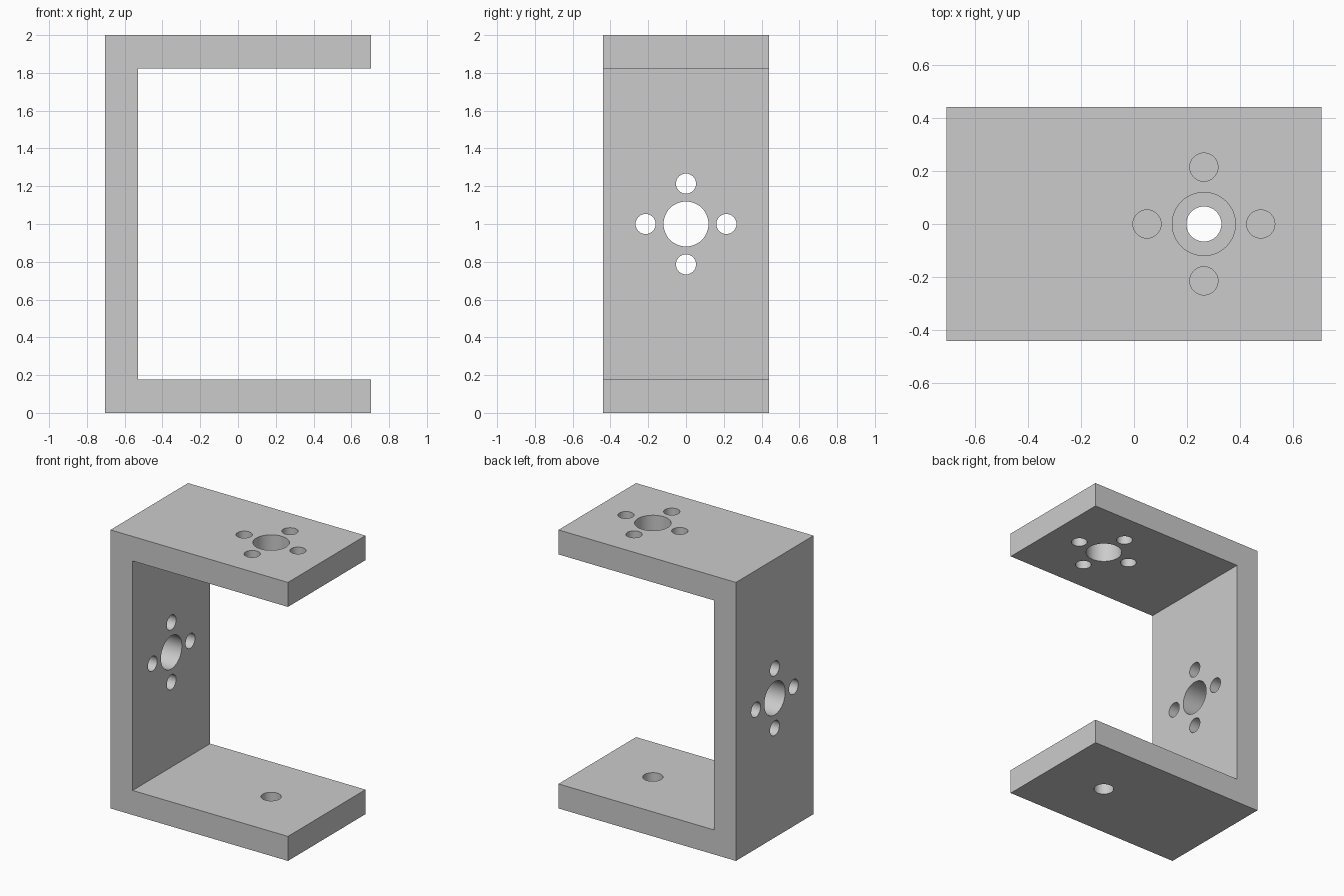
import bpy, bmesh
from math import radians
from mathutils import Matrix, Vector

if "Cube" in bpy.data.objects:
    bpy.data.objects.remove(bpy.data.objects["Cube"], do_unlink=True)

HALF_X, HALF_Y, HEIGHT, WALL = 0.705, 0.44, 2.0, 0.176
HOLE_X, RING = 0.263, 0.214
BIG, MEDIUM, SMALL = 0.119, 0.066, 0.053

grey = bpy.data.materials.new("plain_grey")
grey.use_nodes = True
grey.diffuse_color = (0.6, 0.6, 0.6, 1)
grey.node_tree.nodes["Principled BSDF"].inputs["Base Color"].default_value = (0.6, 0.6, 0.6, 1)


def make_object(name, bm):
    bmesh.ops.recalc_face_normals(bm, faces=bm.faces)
    mesh = bpy.data.meshes.new(name)
    bm.to_mesh(mesh)
    bm.free()
    mesh.materials.append(grey)
    obj = bpy.data.objects.new(name, mesh)
    bpy.context.collection.objects.link(obj)
    return obj


def add_pin(bm, centre, radius, turn=Matrix()):
    bmesh.ops.create_cone(bm, cap_ends=True, segments=48, radius1=radius, radius2=radius,
                          depth=2 * WALL, matrix=Matrix.Translation(centre) @ turn)


# C-shaped bracket: side profile extruded front to back
inner = -HALF_X + WALL
profile = [(-HALF_X, 0), (HALF_X, 0), (HALF_X, WALL), (inner, WALL),
           (inner, HEIGHT - WALL), (HALF_X, HEIGHT - WALL), (HALF_X, HEIGHT), (-HALF_X, HEIGHT)]
bm = bmesh.new()
face = bm.faces.new([bm.verts.new((x, -HALF_Y, z)) for x, z in profile])
extruded = bmesh.ops.extrude_face_region(bm, geom=[face], use_keep_orig=True)["geom"]
bmesh.ops.translate(bm, vec=(0, 2 * HALF_Y, 0),
                    verts=[v for v in extruded if isinstance(v, bmesh.types.BMVert)])
bracket = make_object("bracket", bm)

# Hole cutters: a servo-style bolt pattern in the top arm and back wall, one pivot hole below
bm = bmesh.new()
patterns = [
    (Vector((HOLE_X, 0, HEIGHT - WALL / 2)), Matrix()),
    (Vector((-HALF_X + WALL / 2, 0, HEIGHT / 2)), Matrix.Rotation(radians(90), 4, "Y")),
]
for centre, turn in patterns:
    add_pin(bm, centre, BIG, turn)
    for dx, dy in ((1, 0), (-1, 0), (0, 1), (0, -1)):
        add_pin(bm, centre + turn @ Vector((dx * RING, dy * RING, 0)), SMALL, turn)
add_pin(bm, Vector((HOLE_X, 0, WALL / 2)), MEDIUM)
cutter = make_object("hole_cutter", bm)
cutter.hide_render = True

# Cut the holes, then smooth their walls
cut = bracket.modifiers.new("holes", "BOOLEAN")
cut.operation = "DIFFERENCE"
cut.solver = "EXACT"
cut.object = cutter
bpy.ops.object.select_all(action="DESELECT")
bpy.context.view_layer.objects.active = bracket
bracket.select_set(True)
bpy.ops.object.modifier_apply(modifier=cut.name)
bpy.data.objects.remove(cutter, do_unlink=True)
bpy.ops.object.shade_smooth_by_angle(angle=radians(30))
